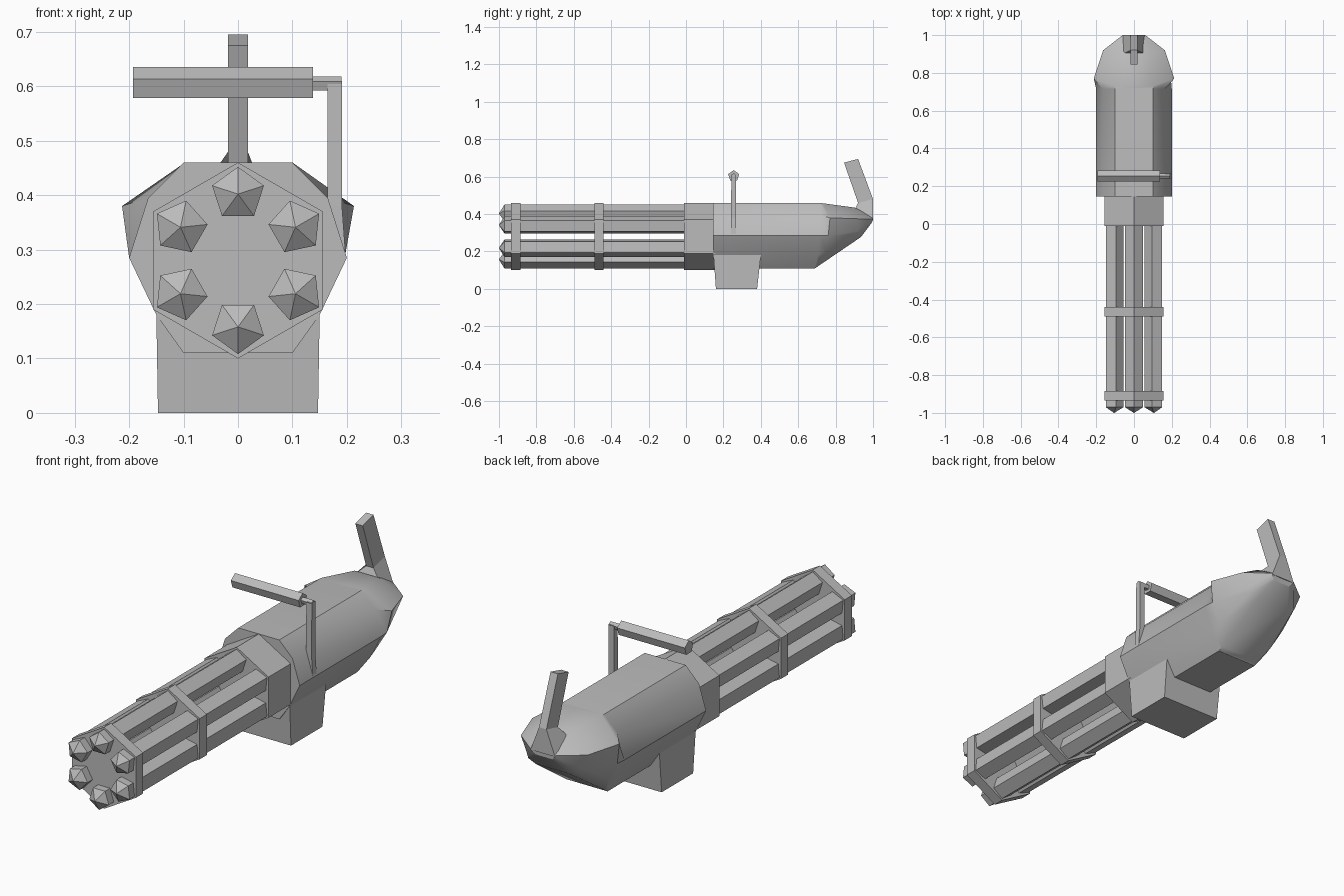
import bpy, bmesh, math
from mathutils import Vector, Matrix

cube = bpy.data.objects.get("Cube")
if cube:
    bpy.data.objects.remove(cube, do_unlink=True)

metal = bpy.data.materials.new("grey metal")
metal.use_nodes = True
GREY = (0.5, 0.5, 0.5, 1)
metal.diffuse_color = GREY
metal.node_tree.nodes["Principled BSDF"].inputs["Base Color"].default_value = GREY

AXIS_Z = 0.28  # height of the barrel cluster axis


def loft(name, rings, smooth=False):
    """Join rings of equal point count and cap both ends."""
    bm = bmesh.new()
    rows = [[bm.verts.new(p) for p in ring] for ring in rings]
    for a, b in zip(rows, rows[1:]):
        for i in range(len(a)):
            j = (i + 1) % len(a)
            bm.faces.new((a[i], a[j], b[j], b[i]))
    bm.faces.new(rows[0])
    bm.faces.new(rows[-1])
    bmesh.ops.recalc_face_normals(bm, faces=bm.faces)
    mesh = bpy.data.meshes.new(name)
    bm.to_mesh(mesh)
    bm.free()
    mesh.materials.append(metal)
    obj = bpy.data.objects.new(name, mesh)
    bpy.context.collection.objects.link(obj)
    if smooth:
        bpy.ops.object.select_all(action='DESELECT')
        obj.select_set(True)
        bpy.context.view_layer.objects.active = obj
        bpy.ops.object.shade_smooth_by_angle(angle=math.radians(32))
    return obj


def ngon(sides, radius, x, y, z, turn=math.pi / 2):
    """Polygon facing along y, with a corner at angle turn."""
    angles = [turn + math.tau * i / sides for i in range(sides)]
    return [(x + radius * math.cos(a), y, z + radius * math.sin(a)) for a in angles]


def mirrored(half):
    """Close a right-hand outline with its left-hand copy."""
    return half + [(-x, y, z) for x, y, z in reversed(half)]


def rect(x0, x1, y0, y1, z):
    return [(x0, y0, z), (x1, y0, z), (x1, y1, z), (x0, y1, z)]


# Six five-sided barrels with pointed tips
for i in range(6):
    a = math.pi / 2 + i * math.tau / 6
    x, z = 0.122 * math.cos(a), AXIS_Z + 0.122 * math.sin(a)
    loft(f"barrel_{i + 1}", [ngon(5, r, x, y, z, a)
                             for y, r in ((-1, 0.001), (-0.97, 0.05), (0.02, 0.05))])

# Hexagonal clamp plates and rear collar
for name, y0, y1 in (("muzzle_plate", -0.935, -0.885),
                     ("middle_plate", -0.49, -0.44),
                     ("rear_collar", -0.01, 0.16)):
    loft(name, [ngon(6, 0.18, 0, y, AXIS_Z) for y in (y0, y1)])

# Faceted housing, flared behind the flanks and tapering to the tail
def front_half(y):
    return [(0.1, y, 0.46), (0.165, y, 0.395), (0.2, y, 0.285), (0.15, y, 0.18), (0.1, y, 0.11)]

housing = [
    front_half(0.145),
    front_half(0.715)[:3] + [(0.15, 0.705, 0.18), (0.1, 0.69, 0.11)],
    [(0.1, 0.73, 0.458), (0.213, 0.77, 0.38), (0.196, 0.76, 0.285),
     (0.148, 0.75, 0.2), (0.1, 0.71, 0.124)],
    [(0.06, 0.9, 0.435), (0.163, 0.92, 0.375), (0.135, 0.92, 0.31),
     (0.12, 0.93, 0.29), (0.08, 0.935, 0.277)],
    [(0.03, 0.99, 0.39), (0.06, 1.0, 0.375), (0.06, 1.0, 0.37),
     (0.05, 0.995, 0.36), (0.04, 0.99, 0.35)],
]
loft("housing", [mirrored(half) for half in housing], smooth=True)

# Box under the housing
loft("ammo_box", [rect(-0.147, 0.147, 0.16, 0.38, 0),
                  rect(-0.15, 0.15, 0.147, 0.4, 0.18),
                  rect(-0.15, 0.15, 0.147, 0.4, 0.25)])

# Rear grip leaning forward, flared where it meets the tail
def grip_ring(w_front, y0, z0, w_back, y1, z1):
    return [(-w_front, y0, z0), (w_front, y0, z0), (w_back, y1, z1), (-w_back, y1, z1)]

loft("rear_grip", [grip_ring(0.018, 0.845, 0.675, 0.018, 0.92, 0.695),
                   grip_ring(0.018, 0.92, 0.46, 0.018, 1.0, 0.48),
                   grip_ring(0.06, 0.9, 0.42, 0.06, 1.0, 0.37)])

# Carrying handle: bar, short link and bent post
def bar_ring(x, r):
    return [(x, 0.255 + py, 0.604 + pz) for py, _, pz in ngon(5, r, 0, 0, 0)]

loft("carry_bar", [bar_ring(x, 0.031) for x in (-0.193, 0.138)])
loft("carry_link", [bar_ring(x, 0.014) for x in (0.13, 0.19)])
loft("carry_post", [rect(0.164, 0.191, 0.243, 0.267, 0.61),
                    rect(0.164, 0.191, 0.24, 0.267, 0.38),
                    rect(0.18, 0.198, 0.24, 0.267, 0.285)])
